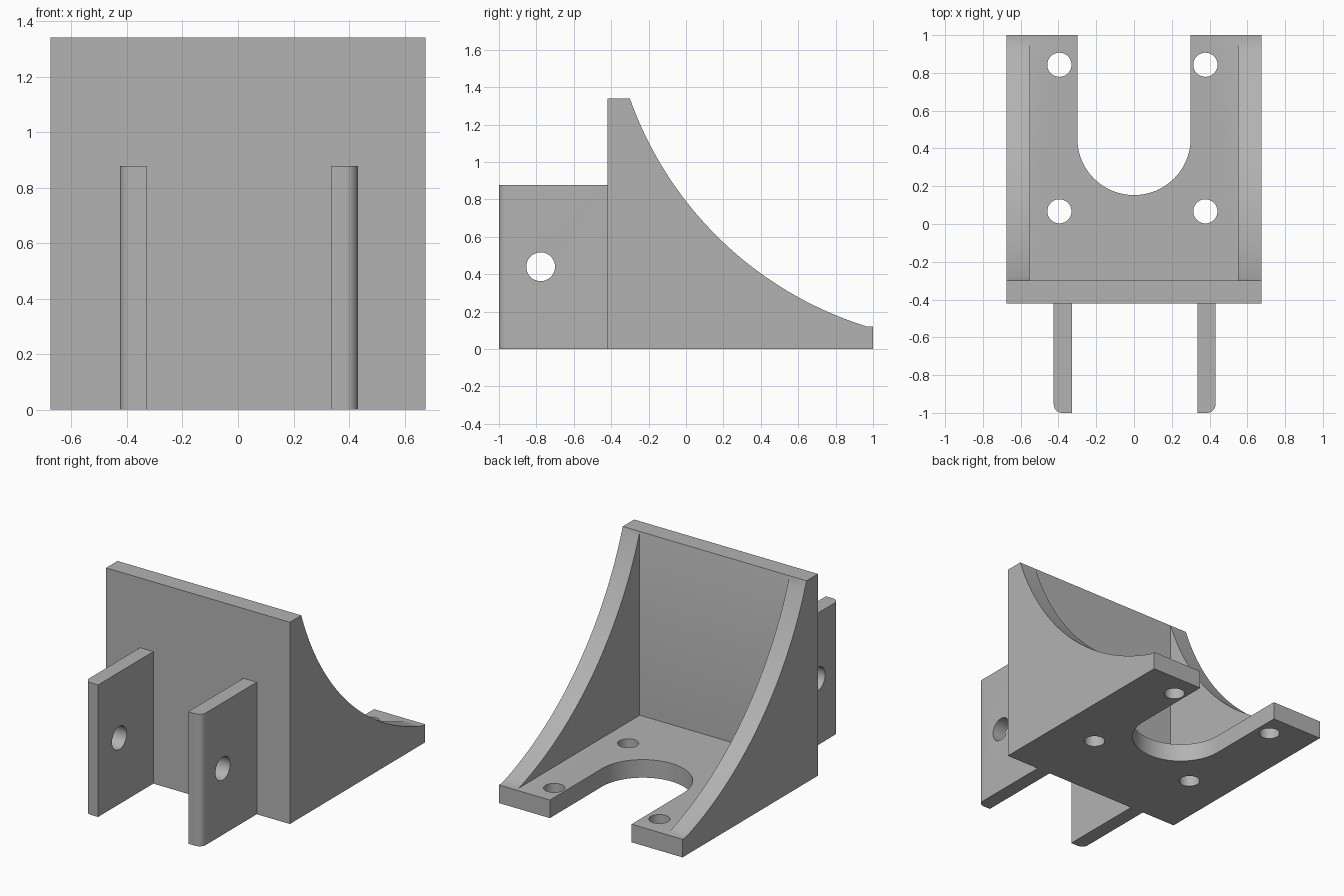
import bpy, bmesh, math
from mathutils import Vector

cube = bpy.data.objects.get("Cube")
if cube:
    bpy.data.objects.remove(cube, do_unlink=True)

grey = bpy.data.materials.new("plain_grey")
grey.use_nodes = True
colour = (0.45, 0.45, 0.45, 1)
grey.diffuse_color = colour
grey.node_tree.nodes["Principled BSDF"].inputs["Base Color"].default_value = colour


def prism(name, points, axis, lo, hi):
    """Extrude a 2D outline along x (points are y, z) or z (points are x, y)."""
    def place(p, d):
        return Vector((d, *p)) if axis == "x" else Vector((*p, d))
    bm = bmesh.new()
    face = bm.faces.new([bm.verts.new(place(p, lo)) for p in points])
    out = bmesh.ops.extrude_face_region(bm, geom=[face])
    verts = [g for g in out["geom"] if isinstance(g, bmesh.types.BMVert)]
    bmesh.ops.translate(bm, verts=verts, vec=place((0, 0), hi - lo))
    bmesh.ops.recalc_face_normals(bm, faces=bm.faces)
    mesh = bpy.data.meshes.new(name)
    bm.to_mesh(mesh)
    bm.free()
    mesh.materials.append(grey)
    obj = bpy.data.objects.new(name, mesh)
    bpy.context.collection.objects.link(obj)
    return obj


def arc(cx, cy, r, start, end, steps):
    angles = [start + (end - start) * i / steps for i in range(steps + 1)]
    return [(cx + r * math.cos(a), cy + r * math.sin(a)) for a in angles]


def rect(x0, y0, x1, y1):
    return [(x0, y0), (x1, y0), (x1, y1), (x0, y1)]


def circle(cx, cy, r):
    return arc(cx, cy, r, 0, math.tau, 32)[:-1]


def activate(obj):
    bpy.ops.object.select_all(action="DESELECT")
    obj.select_set(True)
    bpy.context.view_layer.objects.active = obj


def cut(obj, cutter):
    cutter.hide_render = True
    mod = obj.modifiers.new("cut", "BOOLEAN")
    mod.operation, mod.solver, mod.object = "DIFFERENCE", "EXACT", cutter
    activate(obj)
    bpy.ops.object.modifier_apply(modifier=mod.name)
    bpy.data.objects.remove(cutter, do_unlink=True)


def smooth(obj):
    activate(obj)
    bpy.ops.object.shade_smooth_by_angle(angle=math.radians(30))


# Body: side profile with a concave sweep, hollowed between the two gussets
floor, height, wall = 0.12, 1.34, -0.30
cy, cz, r = 1.548, 1.9925, 1.96
top = math.atan2(height - cz, wall - cy) + math.tau
bottom = math.pi + math.asin((cz - floor) / r)
profile = [(1, 0), (1, floor)] + arc(cy, cz, r, bottom, top, 40)
profile += [(-0.42, height), (-0.42, 0)]
body = prism("bracket_body", profile, "x", -0.675, 0.675)
cut(body, prism("hollow", rect(-0.55, wall, 0.55, 1.2), "z", floor, 2))

# U-shaped slot and four bolt holes through the base
slot = arc(0, 0.453, 0.30, math.pi, math.tau, 40) + [(0.30, 1.2), (-0.30, 1.2)]
cut(body, prism("slot", slot, "z", -0.2, 0.4))
for x in (-0.395, 0.378):
    for y in (0.067, 0.843):
        cut(body, prism("bolt_hole", circle(x, y, 0.064), "z", -0.2, 0.6))
smooth(body)

# Front lugs: outer front corner rounded, pin hole across
for name, side, inner, outer in (("right_lug", -1, 0.328, 0.425),
                                 ("left_lug", 1, 0.335, 0.432)):
    corner = arc(outer - 0.045, -0.955, 0.045, -math.pi / 2, 0, 8)
    outline = [(inner, -0.42), (inner, -1)] + corner + [(outer, -0.42)]
    lug = prism(name, [(side * x, y) for x, y in outline], "z", 0, 0.877)
    cut(lug, prism("pin_hole", circle(-0.777, 0.44, 0.077), "x", -0.6, 0.6))
    smooth(lug)
